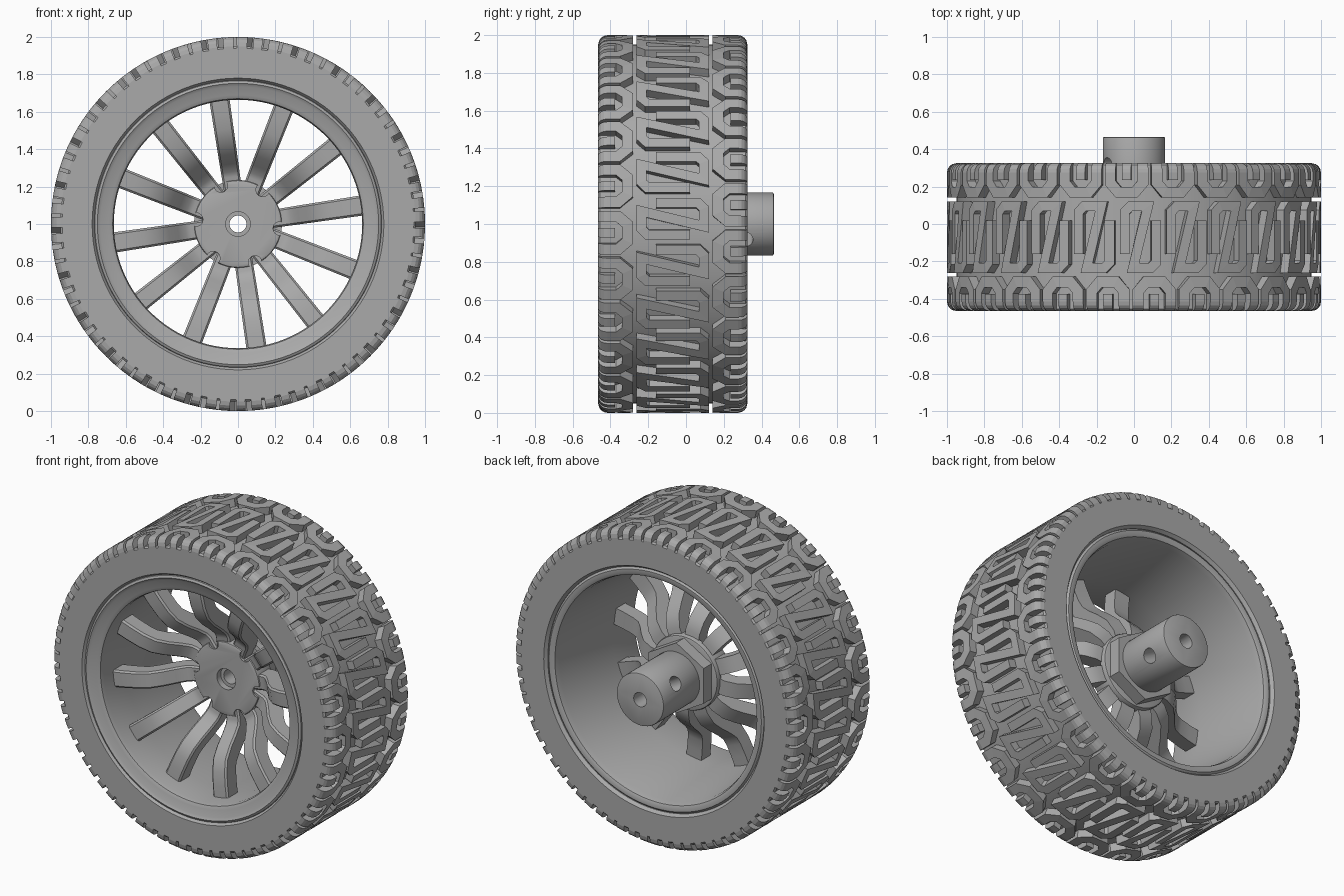
import bpy, bmesh, math
from mathutils import Matrix, Vector

if "Cube" in bpy.data.objects:
    bpy.data.objects.remove(bpy.data.objects["Cube"], do_unlink=True)

grey = bpy.data.materials.new("plain_grey")
grey.use_nodes = True
grey.diffuse_color = (0.4, 0.4, 0.4, 1)
grey.node_tree.nodes["Principled BSDF"].inputs["Base Color"].default_value = (0.4, 0.4, 0.4, 1)

MID = -0.07        # middle of the tyre width
HALF = 0.395       # half of the tyre width
PITCHES = 25       # repeats of the tread pattern
PITCH = 2 * math.pi / PITCHES


def polar(r, a, y):
    """Point at radius r and angle a around the axle."""
    return Vector((r * math.cos(a), y, 1 + r * math.sin(a)))


def finish(name, bm, smooth=True):
    bmesh.ops.recalc_face_normals(bm, faces=bm.faces)
    mesh = bpy.data.meshes.new(name)
    bm.to_mesh(mesh)
    bm.free()
    mesh.materials.append(grey)
    obj = bpy.data.objects.new(name, mesh)
    bpy.context.collection.objects.link(obj)
    bpy.ops.object.select_all(action='DESELECT')
    obj.select_set(True)
    bpy.context.view_layer.objects.active = obj
    if smooth:
        bpy.ops.object.shade_smooth_by_angle(angle=math.radians(35))
    return obj


def lathe(name, profile, n=100):
    """Spin a closed (radius, y) outline around the axle."""
    bm = bmesh.new()
    rings = [[bm.verts.new(polar(r, 2 * math.pi * i / n, y)) for r, y in profile] for i in range(n)]
    m = len(profile)
    for i in range(n):
        a, b = rings[i], rings[(i + 1) % n]
        for j in range(m):
            k = (j + 1) % m
            bm.faces.new((a[j], b[j], b[k], a[k]))
    return finish(name, bm)


def cylinder(name, radius, y0, y1, sides=48, bevel=0, offset=None):
    """Capped cylinder along the axle, optionally moved sideways."""
    bm = bmesh.new()
    place = Matrix.Translation((0, (y0 + y1) / 2, 1)) @ Matrix.Rotation(math.pi / 2, 4, 'X')
    if offset:
        place = Matrix.Translation(offset) @ place
    bmesh.ops.create_cone(bm, cap_ends=True, segments=sides, radius1=radius, radius2=radius,
                          depth=y1 - y0, matrix=place)
    if bevel:
        rims = [e for e in bm.edges if abs(e.verts[0].co.y - e.verts[1].co.y) < 1e-4]
        bmesh.ops.bevel(bm, geom=rims, offset=bevel, segments=2, affect='EDGES', profile=0.5)
    return finish(name, bm)


def cut(target, cutter):
    bpy.context.view_layer.objects.active = target
    mod = target.modifiers.new("cut", 'BOOLEAN')
    mod.object = cutter
    mod.solver = 'EXACT'
    bpy.ops.object.modifier_apply(modifier=mod.name)
    bpy.data.objects.remove(cutter, do_unlink=True)


# Tyre body: flat side walls and the floor of the tread grooves
F, B = MID - HALF, MID + HALF
lathe("tyre_body", [(0.765, F + 0.02), (0.78, F), (0.94, F), (0.95, F + 0.01),
                    (0.95, B - 0.01), (0.94, B), (0.78, B), (0.765, B - 0.02)])

# Tread: raised ribbons drawn flat as (along, across), then wrapped on the tyre
def ribbon(bm, path, width):
    pts = [Vector(p) for p in path]
    sides = []
    for i, p in enumerate(pts):
        d0 = (p - pts[i - 1]).normalized() if i else (pts[1] - p).normalized()
        d1 = (pts[i + 1] - p).normalized() if i < len(pts) - 1 else d0
        n = Vector((-(d0 + d1).y, (d0 + d1).x)).normalized()
        n *= width / 2 / n.dot(Vector((-d0.y, d0.x)))
        sides.append([bm.verts.new((*(p + n), 0)), bm.verts.new((*(p - n), 0))])
    faces = [bm.faces.new((a[0], a[1], b[1], b[0])) for a, b in zip(sides, sides[1:])]
    new = bmesh.ops.extrude_face_region(bm, geom=faces, use_keep_orig=True)["geom"]
    for v in new:
        if isinstance(v, bmesh.types.BMVert):
            v.co.z = 1


def tread_top(v):
    """Tread radius with rounded shoulders."""
    round_r = 0.05
    over = min(max(abs(v) - (HALF - round_r), 0), round_r)
    return 1 - round_r + math.sqrt(round_r ** 2 - over ** 2)


flat = bmesh.new()
ribbon(flat, [(-0.085, -0.09), (-0.085, 0.135), (-0.055, 0.165), (0.04, 0.165), (-0.04, -0.165),
              (0.055, -0.165), (0.085, -0.135), (0.085, 0.09)], 0.052)
for side in (1, -1):
    c = -0.075
    hook = [(-0.088, HALF), (-0.088, 0.29), (-0.045, 0.24), (0.045, 0.24), (0.088, 0.29), (0.088, HALF)]
    ribbon(flat, [(side * (c + s), side * v) for s, v in hook], 0.058)
    ribbon(flat, [(side * c, side * HALF), (side * c, side * 0.305)], 0.05)
    for v in (0.345, 0.365, 0.38, 0.39):
        bmesh.ops.bisect_plane(flat, geom=flat.verts[:] + flat.edges[:] + flat.faces[:],
                               plane_co=(0, side * v, 0), plane_no=(0, 1, 0))
flat.verts.index_update()
tread = bmesh.new()
for k in range(PITCHES):
    copies = []
    for v in flat.verts:
        r = 0.935 + v.co.z * (tread_top(v.co.y) - 0.935)
        copies.append(tread.verts.new(polar(r, math.pi / 2 - 0.035 - v.co.x - k * PITCH, MID + v.co.y)))
    for f in flat.faces:
        tread.faces.new([copies[v.index] for v in f.verts])
flat.free()
finish("tread_blocks", tread, smooth=False)

# Rim: front lip, tapering barrel and thin rear lip
lathe("rim", [(0.775, -0.43), (0.765, -0.455), (0.752, -0.462), (0.735, -0.45), (0.69, -0.445),
              (0.67, -0.435), (0.664, -0.41), (0.664, -0.2), (0.705, 0.27), (0.715, 0.305),
              (0.73, 0.312), (0.752, 0.312), (0.775, 0.29)])

# Spokes: twelve bars that sweep forward from the hub to the rim
spoke_path = [(0.15, -0.06), (0.26, -0.06), (0.31, -0.08), (0.36, -0.13), (0.41, -0.19),
              (0.46, -0.235), (0.52, -0.255), (0.60, -0.265), (0.69, -0.27)]
for i in range(12):
    ang = math.radians(8.5 + 30 * i)
    out, across = polar(1, ang, 0) - Vector((0, 0, 1)), polar(1, ang + math.pi / 2, 0) - Vector((0, 0, 1))
    bm = bmesh.new()
    loops = []
    for j, (r, y) in enumerate(spoke_path):
        r0, y0 = spoke_path[max(j - 1, 0)]
        r1, y1 = spoke_path[min(j + 1, len(spoke_path) - 1)]
        t = Vector((r1 - r0, y1 - y0)).normalized() * 0.05
        w = 0.046 + 0.012 * r
        corner = []
        for sw, sn in ((-1, -0.8), (-0.8, -1), (0.8, -1), (1, -0.8), (1, 1), (-1, 1)):
            centre = out * (r - t.y * sn) + Vector((0, y + t.x * sn, 1))
            corner.append(bm.verts.new(centre + across * w * sw))
        loops.append(corner)
    for a, b in zip(loops, loops[1:]):
        for j in range(6):
            k = (j + 1) % 6
            bm.faces.new((a[j], a[k], b[k], b[j]))
    bm.faces.new(loops[0])
    bm.faces.new(loops[-1])
    finish("spoke_%02d" % (i + 1), bm)

# Hub: disc with six scallops, hexagonal nut and axle adapter, all bored through
hub = cylinder("hub", 0.235, -0.12, 0.02, 64, 0.012)
for i in range(6):
    a = math.radians(-6 + 60 * i)
    cut(hub, cylinder("scallop_cutter", 0.036, -0.2, -0.02, 24,
                      offset=(0.225 * math.cos(a), 0, 0.225 * math.sin(a))))
cut(hub, cylinder("counterbore_cutter", 0.066, -0.2, -0.08, 32))
nut = cylinder("hex_nut", 0.225, 0.015, 0.10, 6)
adapter = cylinder("axle_adapter", 0.167, 0.09, 0.465, 64, 0.008)
for part in (hub, nut, adapter):
    cut(part, cylinder("bore_cutter", 0.045, -0.4, 0.7, 32))

# Cross hole for the set screw
pin = cylinder("pin_cutter", 0.045, -0.4, 0.4, 32)
a = math.radians(-30)
turn = Vector((0, 1, 0)).rotation_difference(Vector((math.cos(a), 0, math.sin(a)))).to_matrix().to_4x4()
pin.data.transform(Matrix.Translation((0, 0.31, 1)) @ turn @ Matrix.Translation((0, 0, -1)))
cut(adapter, pin)
for part in (hub, nut, adapter):
    bpy.ops.object.select_all(action='DESELECT')
    part.select_set(True)
    bpy.context.view_layer.objects.active = part
    bpy.ops.object.shade_smooth_by_angle(angle=math.radians(35))
